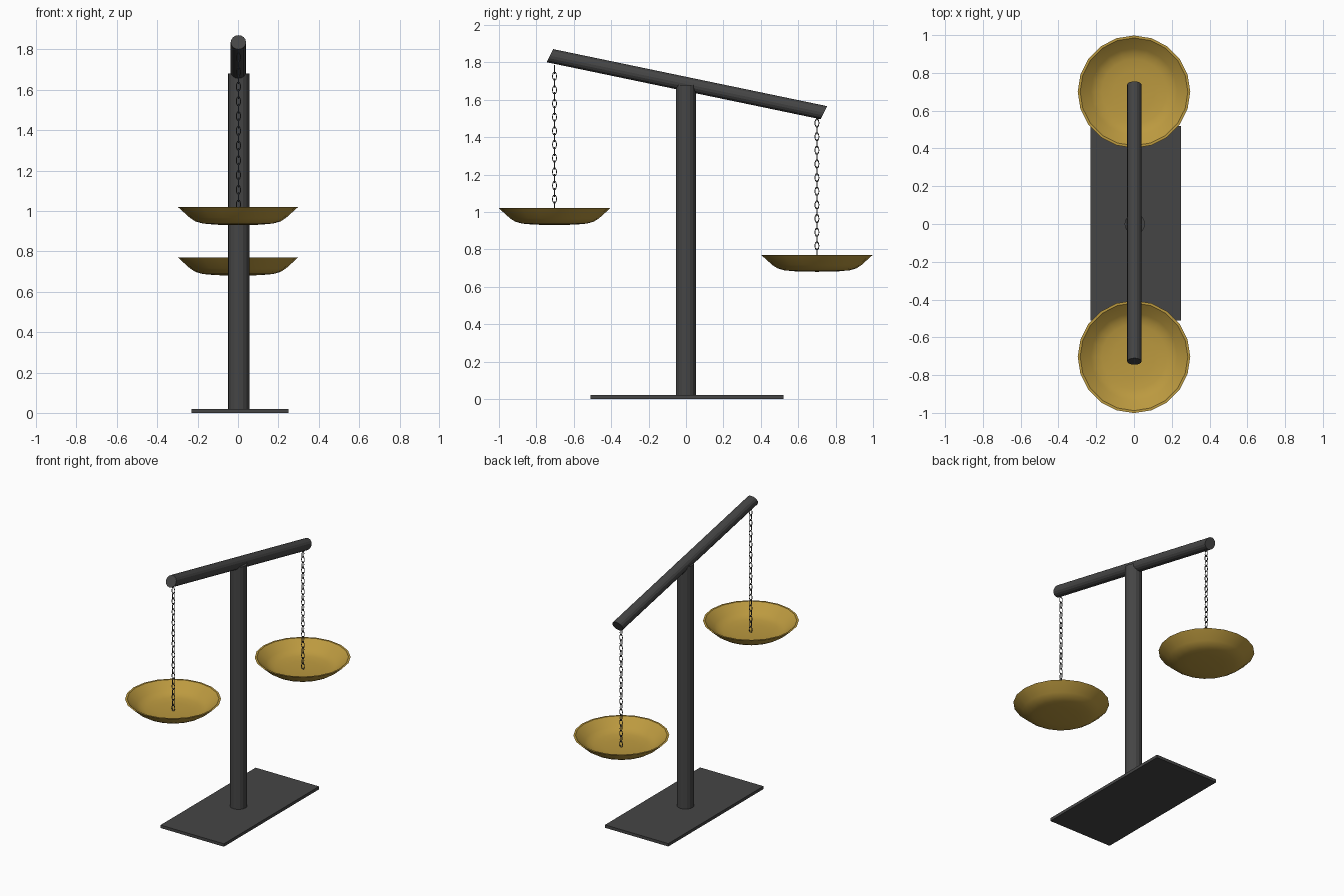
import bpy, bmesh
from math import pi, cos, sin
from mathutils import Matrix, Vector

if "Cube" in bpy.data.objects:
    bpy.data.objects.remove(bpy.data.objects["Cube"])


def add_object(name, bm, mat=None, smooth=False):
    bmesh.ops.recalc_face_normals(bm, faces=bm.faces)
    me = bpy.data.meshes.new(name)
    bm.to_mesh(me)
    bm.free()
    ob = bpy.data.objects.new(name, me)
    bpy.context.collection.objects.link(ob)
    if mat:
        me.materials.append(mat)
    if smooth:
        bpy.ops.object.select_all(action='DESELECT')
        ob.select_set(True)
        bpy.context.view_layer.objects.active = ob
        bpy.ops.object.shade_smooth_by_angle(angle=0.6)
    return ob


def material(name, color):
    m = bpy.data.materials.new(name)
    m.diffuse_color = color
    m.use_nodes = True
    m.node_tree.nodes["Principled BSDF"].inputs["Base Color"].default_value = m.diffuse_color
    return m


iron = material("dark_iron", (0.06, 0.06, 0.06, 1))
brass = material("brass", (0.5, 0.32, 0.05, 1))

# Base plate
bm = bmesh.new()
bmesh.ops.create_cube(bm, size=1, matrix=Matrix.Translation((0.01, 0.005, 0.01))
                      @ Matrix.Diagonal((0.48, 1.03, 0.02, 1)))
add_object("base", bm, iron)

# Post
bm = bmesh.new()
bmesh.ops.create_cone(bm, cap_ends=True, segments=16, radius1=0.054, radius2=0.054,
                      depth=1.67, matrix=Matrix.Translation((0.004, 0, 0.845)))
add_object("post", bm, iron)

# Tilted beam with slanted ends (sheared cylinder)
shear = Matrix(((0.038, 0, 0, 0.002),
                (0, 0.0175, 1.465, 0.005),
                (0, 0.035, -0.305, 1.683),
                (0, 0, 0, 1)))
bm = bmesh.new()
bmesh.ops.create_cone(bm, cap_ends=True, segments=16, radius1=1, radius2=1, depth=1)
bmesh.ops.transform(bm, matrix=shear, verts=bm.verts)
add_object("beam", bm, iron)


# Shallow dish, spun from a closed profile of radius and height
def pan(name, y, z):
    profile = [(0, 0), (0.11, 0.002), (0.175, 0.008), (0.21, 0.018), (0.237, 0.035),
               (0.298, 0.09), (0.285, 0.09), (0.229, 0.041), (0.205, 0.026),
               (0.172, 0.017), (0.11, 0.011), (0, 0.009)]
    bm = bmesh.new()
    vs = [bm.verts.new((r, 0, h)) for r, h in profile]
    edges = [bm.edges.new(p) for p in zip(vs, vs[1:])]
    bmesh.ops.spin(bm, geom=vs + edges, cent=(0, 0, 0), axis=(0, 0, 1),
                   angle=2 * pi, steps=20)
    bmesh.ops.remove_doubles(bm, verts=bm.verts, dist=1e-4)
    bmesh.ops.translate(bm, verts=bm.verts, vec=(0, y, z))
    add_object(name, bm, brass, True)


# Chain of oval links, every second one turned a quarter
def chain(name, y, z):
    bm = bmesh.new()
    nu, nv, wire = 12, 6, 0.0025
    for i in range(23):
        rings = []
        for u in range(nu):
            a = 2 * pi * u / nu
            out = Vector((0, cos(a), sin(a)))
            mid = Vector((0, 0.0105 * cos(a), 0.0225 * sin(a)))
            ring = []
            for v in range(nv):
                b = 2 * pi * v / nv
                p = mid + out * wire * cos(b) + Vector((wire * sin(b), 0, 0))
                if i % 2 == 0:
                    p = Vector((p.y, -p.x, p.z))
                ring.append(bm.verts.new(p + Vector((0.002, y, z - 0.0365 * i))))
            rings.append(ring)
        for u in range(nu):
            r, s = rings[u], rings[(u + 1) % nu]
            for v in range(nv):
                w = (v + 1) % nv
                bm.faces.new((r[v], s[v], s[w], r[w]))
    add_object(name, bm, iron, True)


for side, y, top in (("high", -0.703, 1.762), ("low", 0.7, 1.512)):
    chain(side + "_chain", y, top)
    pan(side + "_pan", y, top - 0.832)
